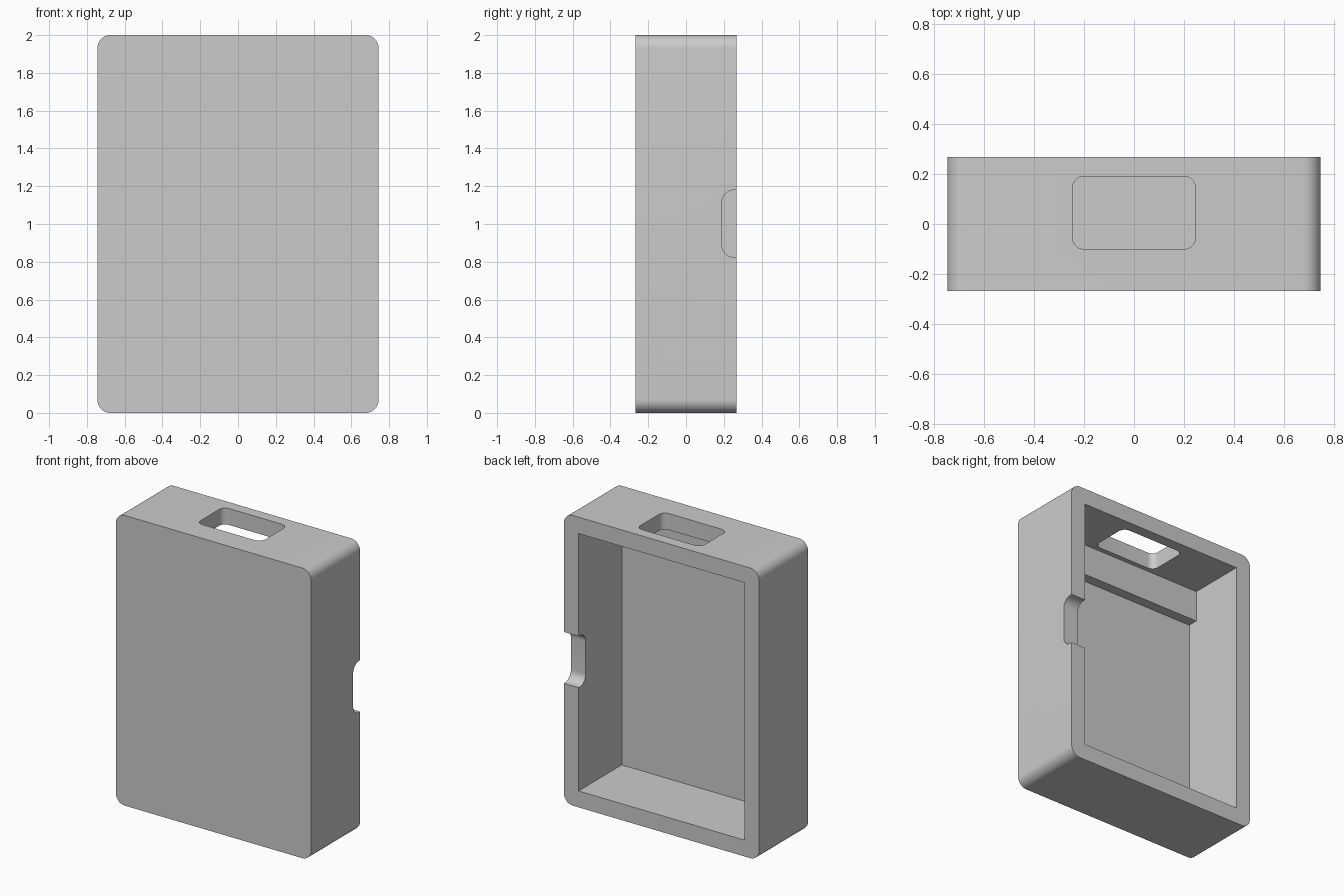
import bpy
import bmesh
from math import cos, sin, pi
from mathutils import Matrix

W, D, H = 1.49, 0.534, 2.0     # outer size
WALL = 0.113                   # side, top and bottom walls
BACK = D / 2
FLOOR = BACK - 0.47            # inner face of the front panel

if "Cube" in bpy.data.objects:
    bpy.data.objects.remove(bpy.data.objects["Cube"], do_unlink=True)

grey = bpy.data.materials.new("light grey")
grey.use_nodes = True
colour = (0.6, 0.6, 0.6, 1)
grey.diffuse_color = colour
grey.node_tree.nodes["Principled BSDF"].inputs["Base Color"].default_value = colour


def rounded_block(name, width, height, depth, radius, matrix, steps=10):
    """Rounded rectangle in local XY, extruded along local Z and centred."""
    bm = bmesh.new()
    ring = []
    for i, (sx, sy) in enumerate([(1, 1), (-1, 1), (-1, -1), (1, -1)]):
        cx, cy = sx * (width / 2 - radius), sy * (height / 2 - radius)
        for k in range(steps + 1 if radius else 1):
            a = (i + k / steps) * pi / 2
            ring.append(bm.verts.new((cx + radius * cos(a), cy + radius * sin(a), -depth / 2)))
    base = bm.faces.new(ring)
    top = bmesh.ops.extrude_face_region(bm, geom=[base])["geom"]
    bmesh.ops.translate(bm, vec=(0, 0, depth),
                        verts=[v for v in top if isinstance(v, bmesh.types.BMVert)])
    bmesh.ops.transform(bm, matrix=matrix, verts=bm.verts)
    bmesh.ops.recalc_face_normals(bm, faces=bm.faces)
    mesh = bpy.data.meshes.new(name)
    bm.to_mesh(mesh)
    bm.free()
    mesh.materials.append(grey)
    obj = bpy.data.objects.new(name, mesh)
    bpy.context.collection.objects.link(obj)
    return obj


def at(x, y, z, angle=0, axis="X"):
    return Matrix.Translation((x, y, z)) @ Matrix.Rotation(angle, 4, axis)


# Outer case, rounded when seen from the front
case = rounded_block("case", W, H, D, 0.07, at(0, 0, H / 2, pi / 2))

# Open-backed cavity, top slot and thumb notch in the left wall
cutters = [
    rounded_block("cavity_cutter", W - 2 * WALL, H - 2 * WALL, 0.67, 0,
                  at(0, FLOOR + 0.335, H / 2, pi / 2)),
    rounded_block("slot_cutter", 0.49, 0.29, 0.3, 0.045, at(0, 0.045, H - 0.06)),
    rounded_block("notch_cutter", 0.3, 0.355, 0.3, 0.065,
                  at(W / 2, 0.19 + 0.15, 1.002, pi / 2, "Y")
                  @ Matrix.Rotation(pi / 2, 4, "Z")),
]
for cutter in cutters:
    mod = case.modifiers.new(cutter.name, "BOOLEAN")
    mod.object = cutter
    mod.solver = "EXACT"
    cutter.hide_render = True

# Apply the cuts, then remove the cutters
bpy.context.view_layer.objects.active = case
case.select_set(True)
for mod in list(case.modifiers):
    bpy.ops.object.modifier_apply(modifier=mod.name)
for cutter in cutters:
    bpy.data.objects.remove(cutter, do_unlink=True)
bpy.ops.object.shade_smooth_by_angle(angle=pi / 6)

# Ledge across the cavity, under the top wall
ledge_drop, ledge_depth = 0.217, 0.07
rounded_block("inner_ledge", W - 2 * WALL, ledge_drop, ledge_depth, 0,
              at(0, FLOOR + ledge_depth / 2, H - WALL - ledge_drop / 2, pi / 2))
